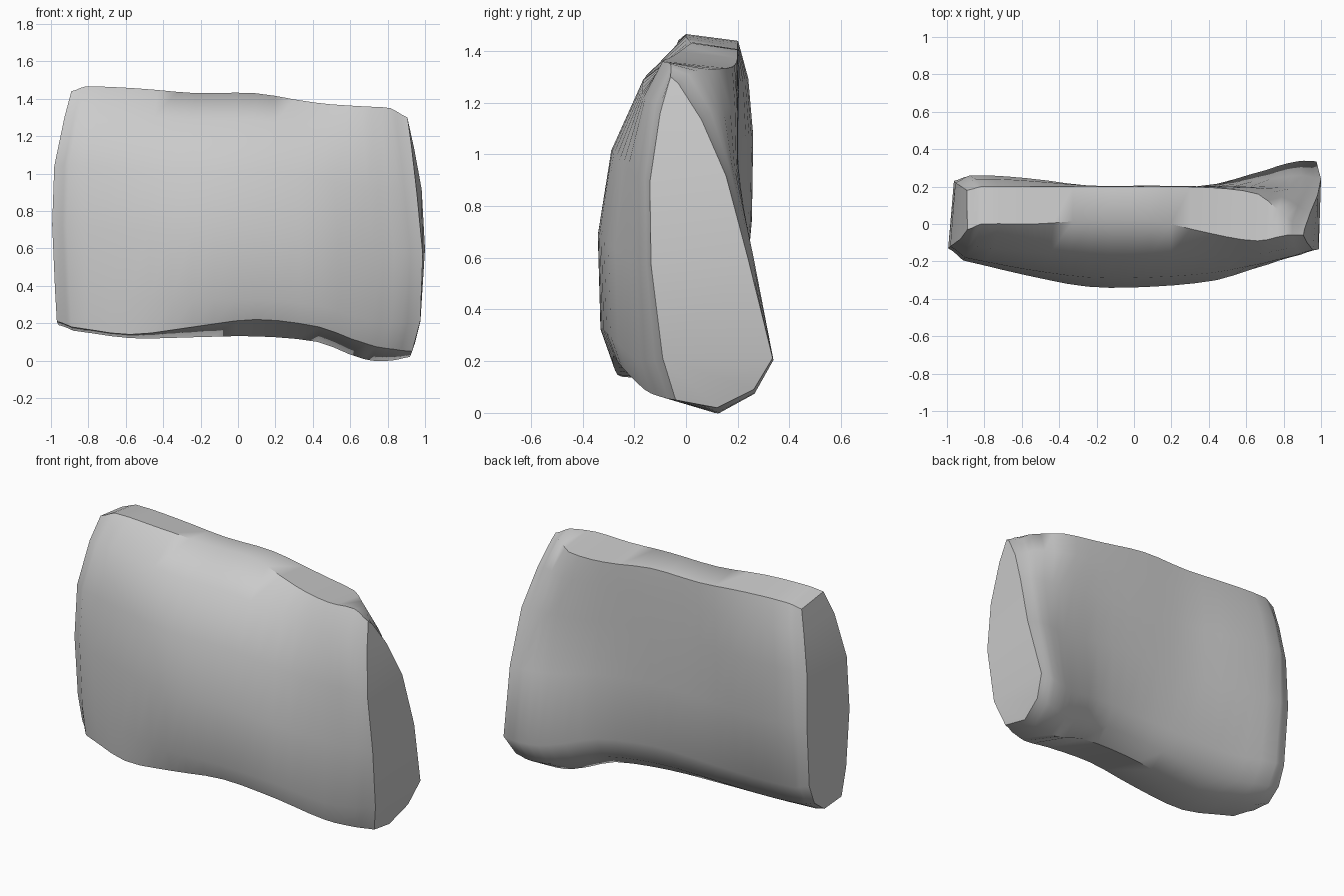
import bpy, bmesh
from mathutils import Vector

if "Cube" in bpy.data.objects:
    bpy.data.objects.remove(bpy.data.objects["Cube"])

# Height fractions of the front and back points of each cross-section
FRONT = (.15, .43, .68, .89, 1.0)
BACK = (.98, .87, .7, .45, .15, .055, 0)

# Sections along the slab: x, top z, bottom z, lower crease z,
# front y (crease upward), back y (top downward)
SECTIONS = [
    (-1.0, 1.44, .19, .21, -.09, -.12, -.13, -.12, -.08, -.03, .18, .20, .22, .23, .20, .06),
    (-.92, 1.465, .16, .18, -.17, -.19, -.195, -.18, -.12, .00, .20, .24, .26, .255, .22, .03),
    (-.60, 1.455, .12, .14, -.25, -.265, -.27, -.24, -.15, .00, .20, .23, .245, .24, .18, -.02),
    (-.25, 1.43, .125, .18, -.28, -.325, -.335, -.285, -.165, .02, .20, .205, .205, .20, .17, .00),
    (.10, 1.43, .13, .22, -.28, -.325, -.335, -.285, -.165, .02, .20, .205, .20, .20, .17, .03),
    (.45, 1.38, .10, .18, -.25, -.29, -.30, -.26, -.17, -.05, .195, .20, .20, .205, .215, .06),
    (.73, 1.36, .01, .09, -.16, -.20, -.215, -.21, -.16, -.09, .16, .19, .20, .24, .29, .10),
    (.90, 1.35, .00, .06, -.09, -.14, -.165, -.17, -.13, -.06, .04, .12, .18, .26, .335, .13),
    (1.0, 1.30, .02, .05, -.04, -.09, -.135, -.14, -.10, -.06, -.03, .06, .155, .24, .335, .12),
]
# Outline of the two ends: (z, x)
LEFT = [(.1, -.955), (.2, -.97), (.5, -.985), (.9, -1), (1.15, -.97), (1.45, -.89)]
RIGHT = [(0, .91), (.05, .935), (.25, .985), (.6, 1), (.95, .985), (1.15, .95), (1.3, .91)]
# Front edge of the right end, back edge of the left end
RIGHT_FRONT = [(0, .91), (.05, .93), (.25, .985), (.6, .988), (1.0, .945), (1.3, .905)]
LEFT_BACK = [(.1, -.94), (.2, -.955), (.9, -.965), (1.15, -.95), (1.45, -.885)]


def lookup(table, z):
    if z <= table[0][0]:
        return table[0][1]
    for (a, u), (b, v) in zip(table, table[1:]):
        if z <= b:
            return u + (v - u) * (z - a) / (b - a)
    return table[-1][1]


def end_x(right, y, z):
    t = max(0, min(1, (y + .13) / .33))
    front, back = (RIGHT_FRONT, RIGHT) if right else (LEFT, LEFT_BACK)
    return abs(lookup(front, z) * (1 - t) + lookup(back, z) * t)


def ring(row):
    x, zt, zb, zc = row[:4]
    heights = [zc] + [zb + f * (zt - zb) for f in FRONT + BACK]
    ys = list(row[4:])
    ys.insert(-1, ys[-1] + .66 * (ys[-2] - ys[-1]))  # rounded lower back edge
    return [Vector((x * end_x(x > 0, y, z), y, z)) for y, z in zip(ys, heights)]


def spline(a, b, c, d, t):
    return .5 * (2 * b + (c - a) * t + (2 * a - 5 * b + 4 * c - d) * t * t
                 + (3 * b - a - 3 * c + d) * t ** 3)


# Smoothly interpolate between sections
rings = []
n = len(SECTIONS)
for i in range(n - 1):
    rows = [SECTIONS[max(0, min(n - 1, i + k))] for k in (-1, 0, 1, 2)]
    for s in range(3):
        t = s / 3
        row = [spline(*v, t) for v in zip(*rows)]
        row[0] = rows[1][0] + (rows[2][0] - rows[1][0]) * t
        rings.append(ring(row))
rings.append(ring(SECTIONS[-1]))

# Skin the slab and close its ends with slightly bowed caps
bm = bmesh.new()
loops = [[bm.verts.new(p) for p in r] for r in rings]
for a, b in zip(loops, loops[1:]):
    for j in range(len(a)):
        k = (j + 1) % len(a)
        bm.faces.new((a[j], a[k], b[k], b[j]))
for loop, side in ((loops[0], -1), (loops[-1], 1)):
    # Strips between front points 1..4 and back points 10..7
    for j, k in ((1, 10), (2, 9), (3, 8)):
        bm.faces.new((loop[j], loop[j + 1], loop[k - 1], loop[k]))
    bm.faces.new(loop[4:8])
    bm.faces.new([loop[j] for j in (10, 11, 12, 0, 1)])
bmesh.ops.recalc_face_normals(bm, faces=bm.faces)
mesh = bpy.data.meshes.new("rock_slab")
bm.to_mesh(mesh)
bm.free()
rock = bpy.data.objects.new("rock_slab", mesh)
bpy.context.collection.objects.link(rock)
bpy.context.view_layer.objects.active = rock
rock.select_set(True)
bpy.ops.object.shade_smooth_by_angle(angle=.85)
